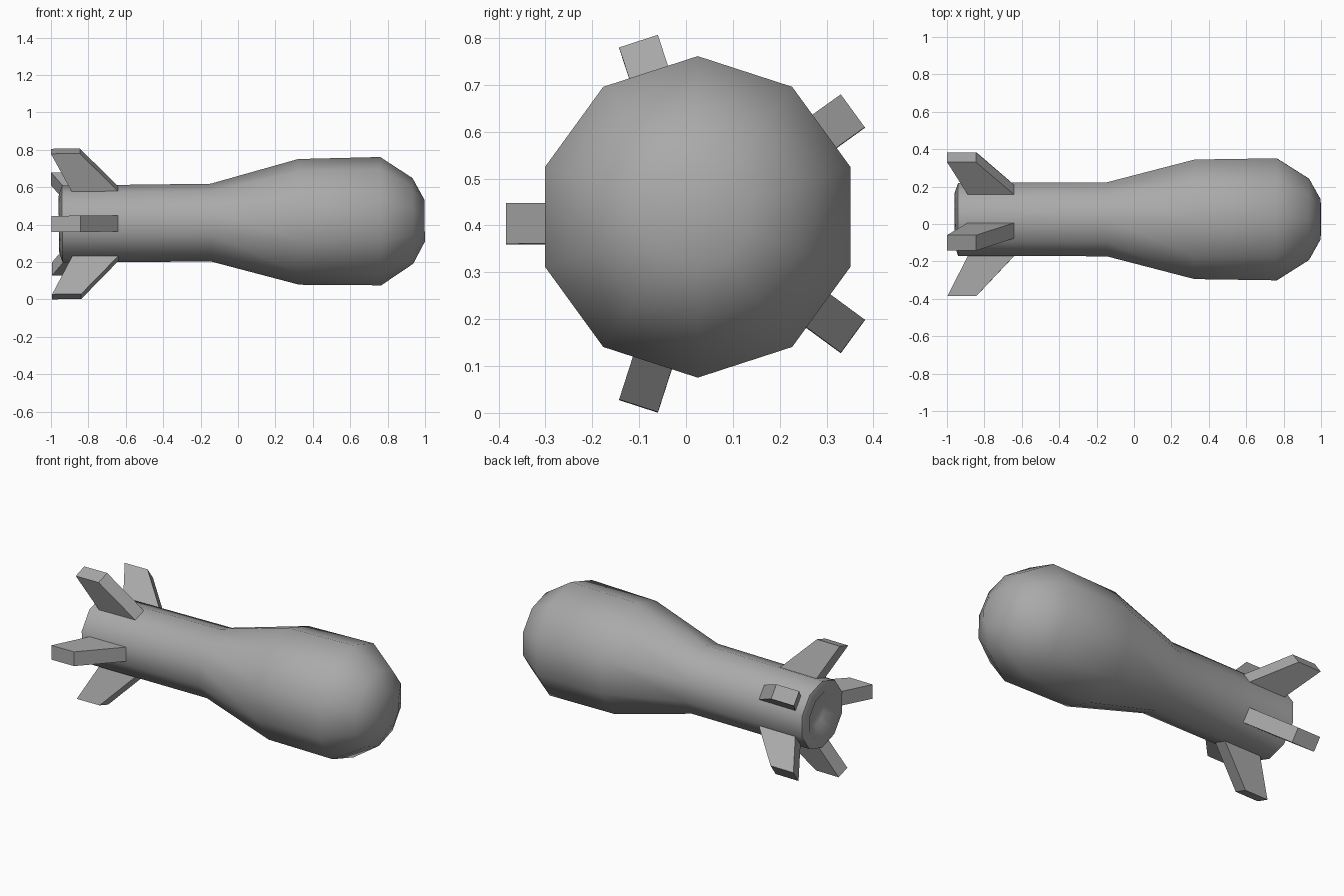
import bpy
import bmesh
from math import cos, sin, pi, radians
from mathutils import Matrix

cube = bpy.data.objects.get("Cube")
if cube:
    bpy.data.objects.remove(cube, do_unlink=True)

# Plain grey used for every part
grey = bpy.data.materials.new("grey")
grey.use_nodes = True
colour = (0.4, 0.4, 0.4, 1)
grey.diffuse_color = colour
bsdf = next(n for n in grey.node_tree.nodes if n.type == "BSDF_PRINCIPLED")
bsdf.inputs["Base Color"].default_value = colour

# Long axis with a slight nose-up tilt
AXIS = Matrix.Translation((0, 0.025, 0.4115)) @ Matrix.Rotation(radians(-0.5), 4, "Y")
SIDES = 10


def make_object(name, bm, matrix):
    bmesh.ops.recalc_face_normals(bm, faces=bm.faces)
    mesh = bpy.data.meshes.new(name)
    bm.to_mesh(mesh)
    bm.free()
    mesh.materials.append(grey)
    obj = bpy.data.objects.new(name, mesh)
    obj.matrix_world = matrix
    bpy.context.collection.objects.link(obj)
    return obj


def lathe(name, profile):
    """Ten-sided solid turned around x from (x, radius) pairs."""
    bm = bmesh.new()
    rings = []
    for x, r in profile:
        angles = [pi / 2 + 2 * pi * i / SIDES for i in range(SIDES)]
        rings.append([bm.verts.new((x, r * cos(a), r * sin(a))) for a in angles])
    for a, b in zip(rings, rings[1:]):
        for i in range(SIDES):
            j = (i + 1) % SIDES
            bm.faces.new((a[i], a[j], b[j], b[i]))
    bm.faces.new(rings[0])
    bm.faces.new(rings[-1])
    return make_object(name, bm, AXIS)


def fin(name, angle):
    """Swept plate extruded sideways, pointing out at the given angle."""
    outline = [(-0.885, 0.19), (-0.635, 0.19), (-0.842, 0.409), (-0.997, 0.409)]
    half = 0.0435
    bm = bmesh.new()
    face = bm.faces.new([bm.verts.new((x, r, -half)) for x, r in outline])
    extruded = bmesh.ops.extrude_face_region(bm, geom=[face])
    verts = [v for v in extruded["geom"] if isinstance(v, bmesh.types.BMVert)]
    bmesh.ops.translate(bm, verts=verts, vec=(0, 0, 2 * half))
    return make_object(name, bm, AXIS @ Matrix.Rotation(angle, 4, "X"))


# Body: recessed nozzle, narrow tube, swelling head and blunt nose
body = lathe("body", [
    (-0.90, 0.075), (-0.958, 0.15), (-0.94, 0.205),
    (-0.145, 0.208), (0.325, 0.336), (0.763, 0.343),
    (0.935, 0.229), (0.998, 0.112),
])
bpy.ops.object.select_all(action="DESELECT")
body.select_set(True)
bpy.context.view_layer.objects.active = body
bpy.ops.object.shade_smooth_by_angle(angle=radians(60))

# Five tail fins, the first one pointing to the front
for k in range(5):
    fin(f"tail_fin_{k + 1}", pi + 2 * pi * k / 5)
